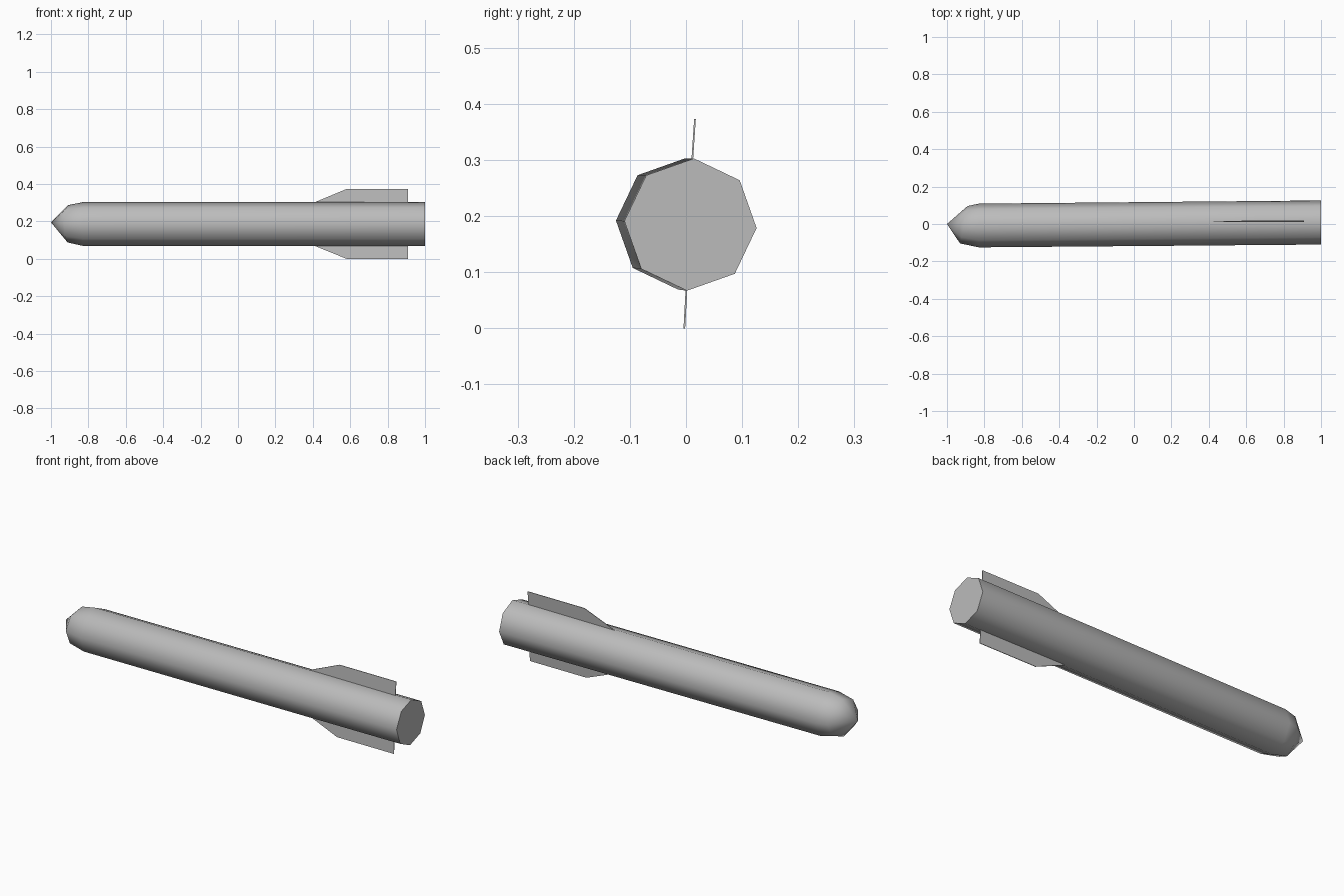
import bpy
import bmesh
from math import cos, sin, tau, radians
from mathutils import Vector

cube = bpy.data.objects.get("Cube")
if cube:
    bpy.data.objects.remove(cube, do_unlink=True)

grey = bpy.data.materials.new("light grey metal")
grey.use_nodes = True
colour = (0.5, 0.5, 0.5, 1)
grey.diffuse_color = colour
grey.node_tree.nodes["Principled BSDF"].inputs["Base Color"].default_value = colour


def finish(bm, name):
    bmesh.ops.recalc_face_normals(bm, faces=bm.faces)
    mesh = bpy.data.meshes.new(name)
    bm.to_mesh(mesh)
    bm.free()
    mesh.materials.append(grey)
    obj = bpy.data.objects.new(name, mesh)
    bpy.context.collection.objects.link(obj)
    return obj


# Eight-sided body, drifting slightly sideways along its length
SIDES = 8
TURN = radians(-3)


def ring(bm, x, y, z, radius, slant=0):
    verts = []
    for i in range(SIDES):
        a = TURN + tau * i / SIDES
        verts.append(bm.verts.new((x + slant * cos(a), y + radius * cos(a), z + radius * sin(a))))
    return verts


bm = bmesh.new()
rings = [ring(bm, 1, 0.008, 0.185, 0.118),
         ring(bm, -0.83, -0.008, 0.186, 0.117),
         ring(bm, -0.91, -0.004, 0.187, 0.1, 0.02)]
for a, b in zip(rings, rings[1:]):
    for i in range(SIDES):
        j = (i + 1) % SIDES
        bm.faces.new((a[i], a[j], b[j], b[i]))
bm.faces.new(rings[0])

# Faceted nose closing on a small tip
tip = bm.verts.new((-1, 0, 0.195))
for i in range(SIDES):
    bm.faces.new((rings[-1][i], rings[-1][(i + 1) % SIDES], tip))
body = finish(bm, "body")
bpy.context.view_layer.objects.active = body
body.select_set(True)
bpy.ops.object.shade_smooth_by_angle(angle=radians(50))


# Two thin tail fins, leaning a little
def fin(name, root, edge):
    bm = bmesh.new()
    outline = [(0.4, root), (0.58, edge), (0.91, edge), (0.91, root)]
    half = Vector((0, 0.0015, 0))
    sheets = [[bm.verts.new(Vector((x, *p)) + s * half) for x, p in outline] for s in (-1, 1)]
    for sheet in sheets:
        bm.faces.new(sheet)
    for i in range(4):
        j = (i + 1) % 4
        bm.faces.new((sheets[0][i], sheets[0][j], sheets[1][j], sheets[1][i]))
    finish(bm, name)


fin("top_fin", (0.011, 0.298), (0.016, 0.373))
fin("bottom_fin", (0.001, 0.073), (-0.003, 0))
